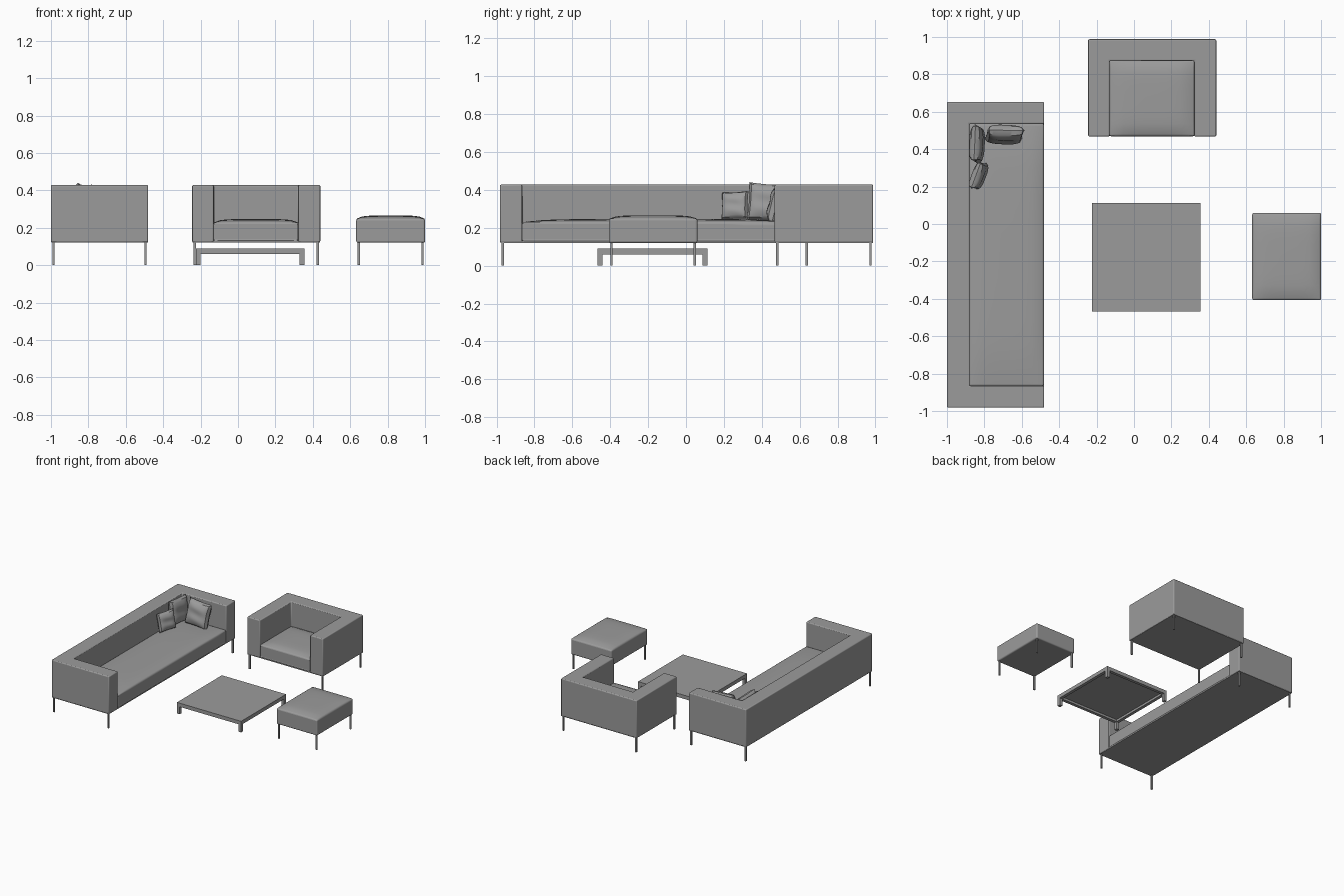
import bpy, bmesh, math
from mathutils import Matrix, Vector

if "Cube" in bpy.data.objects:
    bpy.data.objects.remove(bpy.data.objects["Cube"])

# One dark grey for everything
GREY = bpy.data.materials.new("dark_grey")
GREY.diffuse_color = (0.33, 0.33, 0.33, 1)
GREY.use_nodes = True
GREY.node_tree.nodes["Principled BSDF"].inputs["Base Color"].default_value = GREY.diffuse_color


def finish(name, bm, bevel=0.0, smooth=True):
    bmesh.ops.recalc_face_normals(bm, faces=bm.faces)
    me = bpy.data.meshes.new(name)
    bm.to_mesh(me)
    bm.free()
    me.materials.append(GREY)
    ob = bpy.data.objects.new(name, me)
    bpy.context.collection.objects.link(ob)
    if bevel:
        m = ob.modifiers.new("soft_edges", 'BEVEL')
        m.width = bevel
        m.segments = 3
        m.limit_method = 'ANGLE'
        m.angle_limit = math.radians(50)
    if smooth:
        bpy.context.view_layer.objects.active = ob
        ob.select_set(True)
        bpy.ops.object.shade_smooth_by_angle(angle=math.radians(35))
        ob.select_set(False)
    return ob


def block(name, x0, x1, y0, y1, z0, z1, crown=0.0, bevel=0.0):
    """Box from its limits, optionally with a softly domed top."""
    bm = bmesh.new()
    bmesh.ops.create_cube(bm, size=2)
    if crown:
        bmesh.ops.subdivide_edges(bm, edges=bm.edges[:], cuts=11, use_grid_fill=True)
    for v in bm.verts:
        u, w, t = v.co
        dome = crown * ((1 - u**4) * (1 - w**4)) ** 0.6 if t > 0.99 else 0
        v.co = ((x0 + x1) / 2 + u * (x1 - x0) / 2,
                (y0 + y1) / 2 + w * (y1 - y0) / 2,
                z0 + (t + 1) / 2 * (z1 - z0) + dome)
    return finish(name, bm, bevel, smooth=bool(bevel))


def extruded(name, outline, z0, z1, bevel):
    bm = bmesh.new()
    face = bm.faces.new([bm.verts.new((x, y, z0)) for x, y in outline])
    ext = bmesh.ops.extrude_face_region(bm, geom=[face], use_keep_orig=True)
    top = [g for g in ext["geom"] if isinstance(g, bmesh.types.BMVert)]
    bmesh.ops.translate(bm, verts=top, vec=(0, 0, z1 - z0))
    return finish(name, bm, bevel)


def legs(name, x0, x1, y0, y1, size, inset, top):
    """One leg at each corner of a rectangle."""
    for sx, lx in (("left", x0 + inset), ("right", x1 - inset - size)):
        for sy, ly in (("front", y0 + inset), ("back", y1 - inset - size)):
            block(f"{name}_{sy}_{sx}_leg", lx, lx + size, ly, ly + size, 0, top)


def pillow(name, size, thick, loc, turn, lean, roll=0.0):
    """Upright scatter cushion with pinched corners and a few creases."""
    bm = bmesh.new()
    for side in (1, -1):
        made = bmesh.ops.create_grid(bm, x_segments=18, y_segments=18, size=1)["verts"]
        for v in made:
            u, w, _ = v.co
            puff = max(0, (1 - u**4) * (1 - w**4)) ** 0.42
            crease = 1 - 0.08 * math.cos(7 * w + u) * (1 - u * u)
            v.co = (u * size / 2 * (1 - 0.05 * (1 - w * w)),
                    side * thick / 2 * puff * crease,
                    w * size / 2 * (1 - 0.05 * (1 - u * u)))
    bmesh.ops.remove_doubles(bm, verts=bm.verts, dist=1e-5)
    rot = Matrix.Rotation(turn, 4, 'Z') @ Matrix.Rotation(lean, 4, 'X') @ Matrix.Rotation(roll, 4, 'Y')
    bmesh.ops.transform(bm, matrix=Matrix.Translation(Vector(loc)) @ rot, verts=bm.verts)
    return finish(name, bm)


BASE, BACK = 0.122, 0.428

# Sofa: U-shaped back and arms, long seat, closed underside, legs
extruded("sofa_back_and_arms",
         [(-1, -0.982), (-0.48, -0.982), (-0.48, -0.865), (-0.88, -0.865),
          (-0.88, 0.535), (-0.48, 0.535), (-0.48, 0.652), (-1, 0.652)], BASE, BACK, 0.007)
block("sofa_seat", -0.882, -0.481, -0.866, 0.536, BASE, 0.23, 0.017, 0.01)
block("sofa_underside", -0.998, -0.482, -0.98, 0.65, BASE - 0.002, BASE + 0.008)
legs("sofa", -1, -0.48, -0.982, 0.652, 0.012, 0.008, BASE + 0.01)

# Scatter cushions in the sofa corner
pillow("large_cushion_on_arm", 0.2, 0.08, (-0.692, 0.478, 0.327), 0, math.radians(-14), math.radians(4))
pillow("large_cushion_on_back", 0.2, 0.07, (-0.84, 0.427, 0.335), math.radians(88), math.radians(-7), math.radians(4))
pillow("small_cushion", 0.15, 0.06, (-0.83, 0.258, 0.318), math.radians(69), math.radians(-12), math.radians(-3))

# Armchair
extruded("armchair_back_and_arms",
         [(-0.245, 0.468), (-0.13, 0.468), (-0.13, 0.872), (0.322, 0.872),
          (0.322, 0.468), (0.44, 0.468), (0.44, 0.988), (-0.245, 0.988)], BASE, BACK, 0.007)
block("armchair_seat", -0.131, 0.323, 0.469, 0.874, BASE, 0.228, 0.019, 0.01)
block("armchair_underside", -0.243, 0.438, 0.47, 0.986, BASE - 0.002, BASE + 0.008)
legs("armchair", -0.245, 0.44, 0.468, 0.988, 0.012, 0.008, BASE + 0.01)

# Ottoman
block("ottoman_seat", 0.632, 1.0, -0.407, 0.06, BASE - 0.002, 0.248, 0.018, 0.009)
legs("ottoman", 0.632, 1.0, -0.407, 0.06, 0.012, 0.008, BASE + 0.01)

# Coffee table: thin top, rails under its edge, corner legs
X0, X1, Y0, Y1, W = -0.225, 0.355, -0.467, 0.113, 0.025
block("table_top", X0, X1, Y0, Y1, 0.078, 0.09)
for nm, a in (("front", Y0), ("back", Y1 - W)):
    block(f"table_{nm}_rail", X0 + W, X1 - W, a, a + W, 0.06, 0.079)
for nm, a in (("left", X0), ("right", X1 - W)):
    block(f"table_{nm}_rail", a, a + W, Y0 + W, Y1 - W, 0.06, 0.079)
legs("table", X0, X1, Y0, Y1, W, 0, 0.079)
